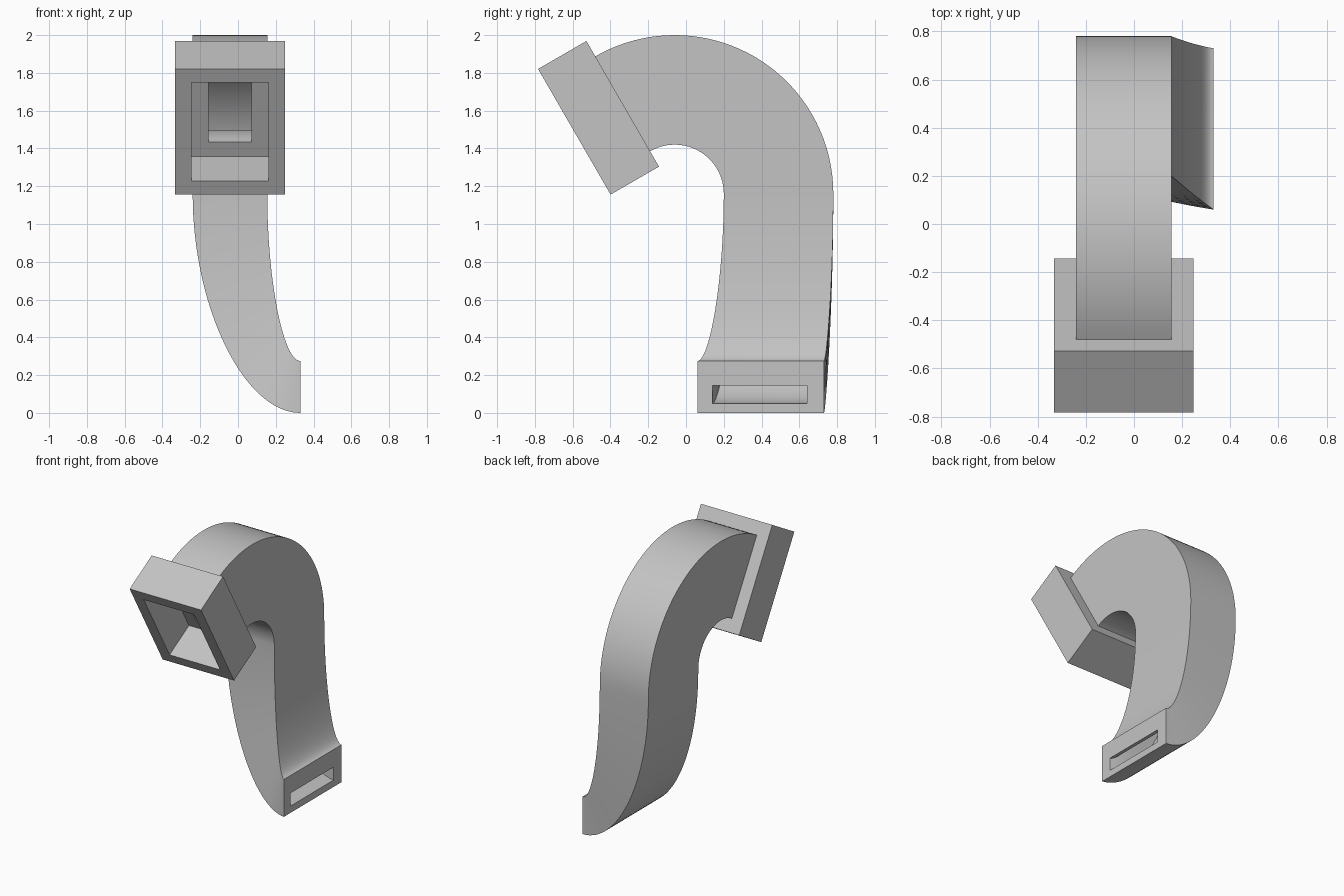
import bpy, bmesh
from math import sin, cos, radians
from mathutils import Vector

cube = bpy.data.objects.get("Cube")
if cube:
    bpy.data.objects.remove(cube, do_unlink=True)

grey = bpy.data.materials.new("plain grey")
grey.use_nodes = True
colour = (0.55, 0.55, 0.55, 1)
grey.diffuse_color = colour
grey.node_tree.nodes["Principled BSDF"].inputs["Base Color"].default_value = colour

MID_X = -0.0425                  # centre plane of the bend
BEND_Y, BEND_Z = -0.06, 1.16     # bend centre
RADIUS = 0.55                    # bend centreline radius
CORNERS = [(-1, -1), (1, -1), (1, 1), (-1, 1)]


def section(angle, half_w, half_h, forward=0.0):
    """Rectangle across the bend, pushed forward along its tangent."""
    radial = Vector((0, cos(angle), sin(angle)))
    tangent = Vector((0, -sin(angle), cos(angle)))
    centre = Vector((MID_X, BEND_Y, BEND_Z)) + tangent * forward
    return [centre + Vector((sx * half_w, 0, 0)) + radial * (RADIUS + sr * half_h)
            for sx, sr in CORNERS]


def rail(start, end, bend_y, t, k=0.52):
    """Curve that leaves downwards and arrives sideways at the outlet."""
    a, d = Vector(start), Vector(end)
    b = a + Vector((0, 0, (d.z - a.z) * k))
    c = d + Vector(((a.x - d.x) * k, bend_y, 0))
    s = 1 - t
    return a * s**3 + b * 3 * s * s * t + c * 3 * s * t * t + d * t**3


def passage(half_w, half_h, outlet, bends, steps=32):
    """All sections from the outlet, up the neck and round the bend."""
    y0, y1, z0, z1 = outlet
    ends = [(0.33, y0, z0), (0.33, y0, z1), (0.33, y1, z1), (0.33, y1, z0)]
    starts = section(0, half_w, half_h)
    neck = [[rail(a, b, n, 1 - i / steps) for a, b, n in zip(starts, ends, bends)]
            for i in range(steps)]
    bend = [section(radians(120) * i / 40, half_w, half_h) for i in range(41)]
    return neck + bend


def ring_skin(name, sections):
    """Skin a closed chain of four-cornered sections."""
    bm = bmesh.new()
    loops = [[bm.verts.new(p) for p in s] for s in sections]
    for i, loop in enumerate(loops):
        nxt = loops[(i + 1) % len(loops)]
        for j in range(4):
            k = (j + 1) % 4
            bm.faces.new((loop[j], loop[k], nxt[k], nxt[j]))
    bmesh.ops.recalc_face_normals(bm, faces=bm.faces[:])
    mesh = bpy.data.meshes.new(name)
    bm.to_mesh(mesh)
    bm.free()
    mesh.materials.append(grey)
    obj = bpy.data.objects.new(name, mesh)
    bpy.context.collection.objects.link(obj)
    bpy.ops.object.select_all(action='DESELECT')
    obj.select_set(True)
    bpy.context.view_layer.objects.active = obj
    bpy.ops.object.shade_smooth_by_angle(angle=radians(30))
    return obj


# Hollow duct: outer skin up, inner channel back down
outer = passage(0.1975, 0.29, (0.06, 0.73, 0.0, 0.275), (0.045, 0.065, 0.015, 0.01))
inner = passage(0.115, 0.213, (0.14, 0.64, 0.05, 0.145), (0.04, 0.05, 0.015, 0.01))
ring_skin("curved_duct", outer + inner[::-1])

# Inlet collar: block with a pocket and a smaller hole into the duct
tip = radians(120)
ring_skin("inlet_collar", [
    section(tip, 0.29, 0.384),
    section(tip, 0.29, 0.384, 0.296),
    section(tip, 0.205, 0.30, 0.296),
    section(tip, 0.205, 0.30, 0.036),
    section(tip, 0.115, 0.213, 0.036),
    section(tip, 0.115, 0.213),
])
